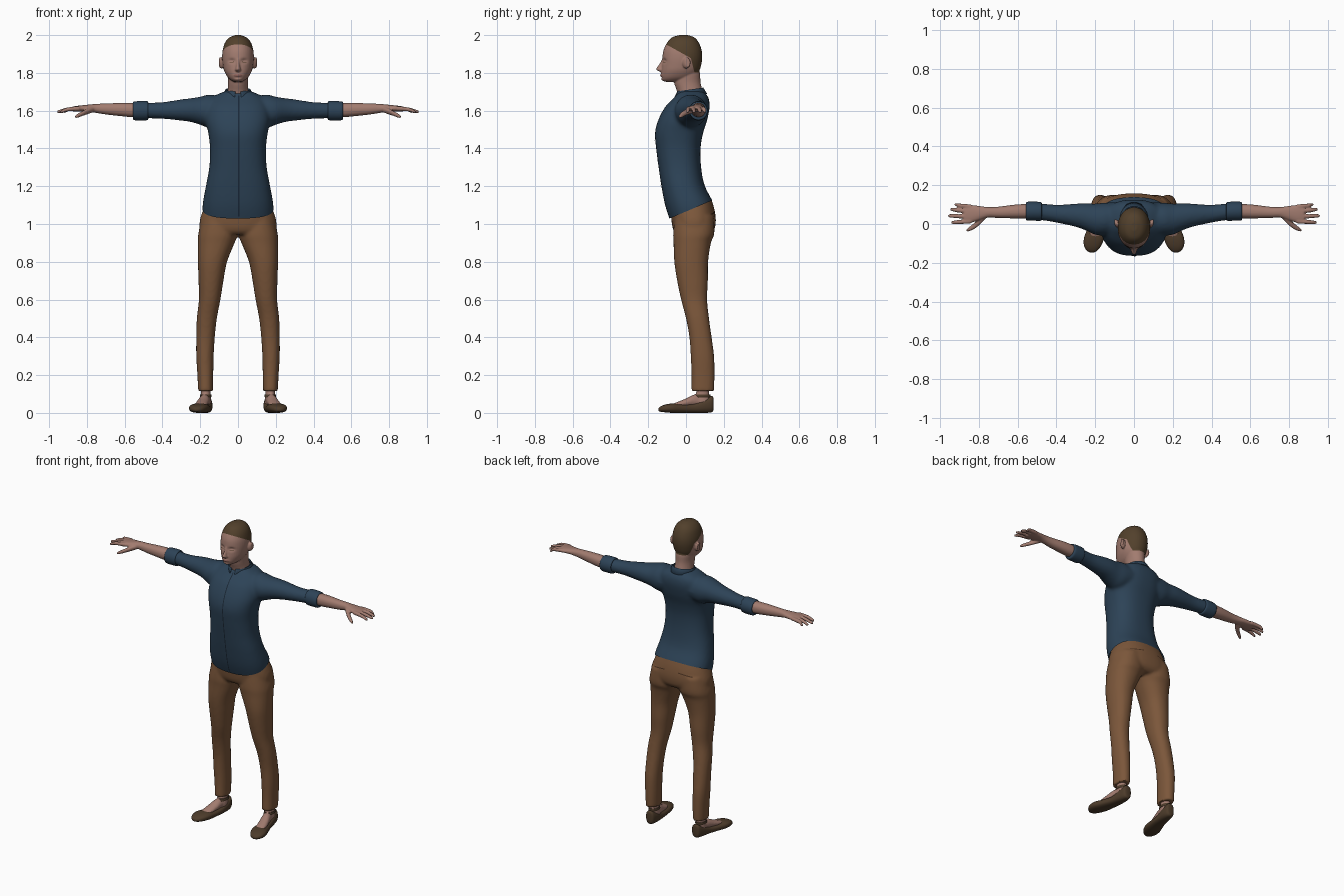
import bpy, bmesh, math
from mathutils import Vector

cube = bpy.data.objects.get("Cube")
if cube:
    bpy.data.objects.remove(cube, do_unlink=True)


def material(name, *rgb):
    m = bpy.data.materials.new(name)
    m.use_nodes = True
    m.diffuse_color = (*rgb, 1)
    shader = m.node_tree.nodes["Principled BSDF"]
    shader.inputs["Base Color"].default_value = (*rgb, 1)
    shader.inputs["Roughness"].default_value = 0.8
    return m


skin = material("skin", 0.36, 0.2, 0.16)
lip = material("lip", 0.28, 0.13, 0.11)
hair = material("hair_brown", 0.085, 0.052, 0.025)
blue = material("shirt_blue", 0.026, 0.056, 0.095)
navy = material("seam_navy", 0.01, 0.02, 0.035)
tan = material("trouser_brown", 0.2, 0.095, 0.043)
dark_tan = material("pocket_brown", 0.07, 0.032, 0.015)
leather = material("shoe_leather", 0.075, 0.045, 0.024)

PLACE = {"x": lambda t, a, b: (t, a, b),
         "y": lambda t, a, b: (a, t, b),
         "z": lambda t, a, b: (a, b, t)}


def spline(p, q, r, s, u):
    """Catmull-Rom blend of four section tuples."""
    return [0.5 * (2 * b + (c - a) * u + (2 * a - 5 * b + 4 * c - d) * u ** 2
                   + (3 * b - a - 3 * c + d) * u ** 3)
            for a, b, c, d in zip(p, q, r, s)]


def loft(bm, axis, sections, both=False, power=2.0, n=32, steps=4):
    """Skin sections (position, centre, half width, low, high) along an axis."""
    rows = []
    last = len(sections) - 1
    for i in range(last):
        four = [sections[min(max(i + k, 0), last)] for k in (-1, 0, 1, 2)]
        rows += [spline(*four, k / steps) for k in range(steps)]
    rows.append(sections[last])
    for side in ((1, -1) if both else (1,)):
        rings = []
        for t, centre, half, low, high in rows:
            ring = []
            for k in range(n):
                ang = 2 * math.pi * k / n
                c, s = math.cos(ang), math.sin(ang)
                a = centre + half * math.copysign(abs(c) ** (2 / power), c)
                b = (low + high) / 2 + (high - low) / 2 * math.copysign(abs(s) ** (2 / power), s)
                x, y, z = PLACE[axis](t, a, b)
                ring.append(bm.verts.new((side * x, y, z)))
            rings.append(ring)
        for r0, r1 in zip(rings, rings[1:]):
            for k in range(n):
                j = (k + 1) % n
                bm.faces.new((r0[k], r0[j], r1[j], r1[k]))
        bm.faces.new(rings[0])
        bm.faces.new(rings[-1])


def finish(bm, name, mats, voxel=0, relax=4):
    """Make the object; with a voxel size, fuse its solids into one skin."""
    bmesh.ops.recalc_face_normals(bm, faces=bm.faces)
    mesh = bpy.data.meshes.new(name)
    bm.to_mesh(mesh)
    bm.free()
    obj = bpy.data.objects.new(name, mesh)
    bpy.context.collection.objects.link(obj)
    if voxel:
        fuse = obj.modifiers.new("fuse", "REMESH")
        fuse.mode, fuse.voxel_size = "VOXEL", voxel
        soft = obj.modifiers.new("soften", "SMOOTH")
        soft.factor, soft.iterations = 0.5, relax
        graph = bpy.context.evaluated_depsgraph_get()
        baked = bpy.data.meshes.new_from_object(obj.evaluated_get(graph))
        obj.modifiers.clear()
        obj.data = baked
    obj.data.materials.clear()
    for m in mats:
        obj.data.materials.append(m)
    for other in bpy.context.selected_objects:
        other.select_set(False)
    obj.select_set(True)
    bpy.context.view_layer.objects.active = obj
    bpy.ops.object.shade_smooth_by_angle(angle=math.radians(50))
    return obj


def cut(bm, point, normal, clear=False):
    bmesh.ops.bisect_plane(bm, geom=bm.verts[:] + bm.edges[:] + bm.faces[:],
                           plane_co=point, plane_no=normal, clear_inner=clear)


def strip(name, target, path, half, facing, mat):
    """Thin plate laid on the front (-1) or back (1) of a part."""
    bpy.context.view_layer.update()
    bm = bmesh.new()
    pairs = []
    for i, p in enumerate(path):
        along = Vector(path[min(i + 1, len(path) - 1)]) - Vector(path[max(i - 1, 0)])
        across = Vector((-along.y, along.x)).normalized() * half
        ends = [Vector(p) + across, Vector(p) - across]
        hits = [target.ray_cast((e.x, facing, e.y), (0, -facing, 0)) for e in ends]
        if all(h[0] for h in hits):
            pairs.append([bm.verts.new(h[1] + Vector((0, facing * 0.003, 0))) for h in hits])
    for (a, b), (c, d) in zip(pairs, pairs[1:]):
        bm.faces.new((a, b, d, c))
    return finish(bm, name, [mat])


# Shirt: torso and sleeves fused, then trimmed along a sloping hem
bm = bmesh.new()
loft(bm, "z", [(.98, 0, .18, -.07, .155), (1.09, 0, .188, -.108, .153), (1.2, 0, .17, -.13, .1),
               (1.3, 0, .152, -.145, .08), (1.4, 0, .148, -.158, .077), (1.48, 0, .157, -.164, .09),
               (1.55, 0, .17, -.147, .112), (1.62, 0, .165, -.11, .125), (1.665, 0, .14, -.067, .12),
               (1.69, 0, .1, -.045, .105), (1.705, 0, .06, -.035, .09)], power=2.4, n=48)
loft(bm, "x", [(.08, .03, .08, 1.53, 1.67), (.15, .025, .085, 1.51, 1.685), (.2, .025, .08, 1.525, 1.674),
               (.25, .037, .07, 1.54, 1.666), (.3, .045, .06, 1.547, 1.66), (.4, .053, .046, 1.557, 1.645),
               (.5, .066, .043, 1.56, 1.642)], both=True)
shirt = finish(bm, "shirt", [blue], 0.01, 6)
bm = bmesh.new()
bm.from_mesh(shirt.data)
cut(bm, (0, -.085, 1.03), (0, -.1, .235), clear=True)
bm.to_mesh(shirt.data)
bm.free()
strip("shirt_front_seam", shirt, [(.004, 1.04 + .016 * i) for i in range(41)], .003, -1, navy)

# Rolled cuffs
bm = bmesh.new()
loft(bm, "x", [(.475, .065, .04, 1.558, 1.642), (.48, .065, .048, 1.55, 1.65), (.515, .066, .049, 1.548, 1.651),
               (.55, .066, .048, 1.55, 1.648), (.556, .066, .04, 1.558, 1.642)], both=True)
finish(bm, "rolled_cuffs", [blue])

# Collar: folded band, open at the front
bm = bmesh.new()
rows = []
for k in range(41):
    ang = math.radians(-78 + 336 * k / 40)
    front = (1 - math.sin(ang)) / 2
    rows.append([bm.verts.new((rx * math.cos(ang), .022 + ry * math.sin(ang), z))
                 for rx, ry, z in ((.062, .066, 1.67), (.066, .069, 1.722 - .02 * front),
                                   (.082, .09, 1.69 - .03 * front ** 2))])
for r0, r1 in zip(rows, rows[1:]):
    for k in (0, 1):
        bm.faces.new((r0[k], r1[k], r1[k + 1], r0[k + 1]))
collar = finish(bm, "collar", [blue])
collar.modifiers.new("cloth", "SOLIDIFY").thickness = 0.004

# Trousers: pelvis and legs fused
bm = bmesh.new()
loft(bm, "z", [(1.14, 0, .155, -.07, .132), (1.08, 0, .182, -.08, .15), (1.02, 0, .202, -.077, .158),
               (.97, 0, .2, -.068, .15), (.945, 0, .17, -.05, .125)], power=2.3, n=48)
loft(bm, "z", [(1.04, .1, .09, -.06, .148), (.95, .106, .104, -.068, .15), (.9, .115, .097, -.066, .132),
               (.8, .135, .077, -.062, .117), (.7, .143, .066, -.047, .116), (.6, .15, .057, -.026, .112),
               (.5, .165, .053, 0, .122), (.4, .172, .049, .018, .136), (.3, .175, .046, .025, .149),
               (.2, .173, .042, .029, .151), (.115, .172, .039, .028, .149)], both=True, power=2.2)
trousers = finish(bm, "trousers", [tan], 0.009, 4)
for side, word in ((1, "left"), (-1, "right")):
    strip(word + "_back_pocket", trousers,
          [(side * (.05 + .01 * i), 1.065 - .0015 * i) for i in range(10)], .003, 1, dark_tan)

# Forearms and hands
bm = bmesh.new()
loft(bm, "x", [(.5, .066, .036, 1.57, 1.642), (.56, .066, .037, 1.566, 1.641), (.62, .064, .035, 1.571, 1.641),
               (.7, .06, .029, 1.58, 1.638), (.75, .06, .027, 1.588, 1.636), (.79, .057, .035, 1.594, 1.632),
               (.84, .052, .046, 1.595, 1.627), (.875, .051, .044, 1.596, 1.622)], both=True, power=2.2)
for root, tip, reach in ((.09, .1, .925), (.065, .075, .947), (.038, .042, .958), (.013, .008, .942)):
    mid = (root + tip) / 2
    loft(bm, "x", [(.84, root, .011, 1.6, 1.624), (.9, mid, .011, 1.596, 1.618),
                   (reach - .01, tip, .009, 1.587, 1.604), (reach, tip, .004, 1.588, 1.598)],
         both=True, n=14)
loft(bm, "x", [(.765, .045, .018, 1.592, 1.622), (.79, .02, .02, 1.583, 1.615), (.82, -.008, .016, 1.573, 1.6),
               (.85, -.027, .011, 1.562, 1.583), (.864, -.034, .005, 1.56, 1.572)], both=True, n=16)
finish(bm, "forearms_and_hands", [skin], 0.005, 2)

# Head: skull, neck, nose and ears fused
bm = bmesh.new()
loft(bm, "z", [(2.0, 0, .015, -.035, .01), (1.987, 0, .046, -.075, .045), (1.96, 0, .069, -.1, .068),
               (1.92, 0, .081, -.119, .083), (1.88, 0, .084, -.125, .086), (1.84, 0, .08, -.128, .08),
               (1.81, 0, .073, -.131, .07), (1.78, 0, .057, -.131, .05), (1.763, 0, .04, -.126, .02),
               (1.753, 0, .022, -.112, -.01)], power=2.1, n=40)
loft(bm, "z", [(1.64, 0, .068, -.035, .1), (1.7, 0, .056, -.047, .088), (1.75, 0, .052, -.063, .077),
               (1.8, 0, .055, -.06, .074), (1.84, 0, .05, -.05, .06)])
loft(bm, "z", [(1.875, 0, .008, -.127, -.1), (1.85, 0, .009, -.139, -.1), (1.826, 0, .013, -.157, -.1),
               (1.816, 0, .017, -.156, -.1), (1.805, 0, .012, -.138, -.1)], n=16)
loft(bm, "x", [(.07, -.004, .014, 1.83, 1.872), (.088, .002, .02, 1.823, 1.882), (.1, .009, .015, 1.832, 1.88)],
     both=True, n=20)
head = finish(bm, "head", [skin, hair, lip], 0.004, 3)

# Facial relief, and a clean hairline
bm = bmesh.new()
bm.from_mesh(head.data)
RELIEF = ((.033, 1.863, .017, .012, .011), (.033, 1.859, .011, .006, -.004), (0, 1.787, .019, .008, -.006),
          (0, 1.775, .02, .005, .003), (0, 1.765, .018, .008, -.003))
for v in bm.verts:
    if v.co.y < -.06:
        x, z = abs(v.co.x), v.co.z
        v.co.y += sum(d * math.exp(-((x - cx) / rx) ** 2 - ((z - cz) / rz) ** 2)
                      for cx, cz, rx, rz, d in RELIEF)
brow, temple, nape = Vector((0, -.1, 1.948)), Vector((0, .026, 1.878)), Vector((0, .045, 1.803))
top_normal, back_normal, up = Vector((0, .07, .126)), Vector((0, .075, .019)), Vector((0, 0, 1))
for point, normal in ((brow, top_normal), (temple, back_normal), (nape, up)):
    cut(bm, point, normal)
for f in bm.faces:
    c = f.calc_center_median()
    behind = (c - temple).dot(back_normal) > 0 and c.z > nape.z
    if (c - brow).dot(top_normal) > 0 or behind:
        f.material_index = 1
    elif c.y < -.1 and (c.x / .024) ** 2 + ((c.z - 1.787) / .008) ** 2 < 1:
        f.material_index = 2
bm.to_mesh(head.data)
bm.free()

# Eyelash lines
for side, word in ((1, "left"), (-1, "right")):
    strip(word + "_lashes", head, [(side * (.022 + .004 * i), 1.858 - .0004 * i) for i in range(7)],
          .0015, -1, hair)

# Feet and ankles
bm = bmesh.new()
loft(bm, "z", [(.15, .172, .028, .055, .125), (.1, .171, .026, .053, .122), (.06, .171, .03, .04, .128),
               (.03, .171, .028, .04, .125)], both=True)
loft(bm, "y", [(.11, .17, .022, .03, .08), (.05, .177, .028, .03, .098), (0, .188, .032, .03, .076),
               (-.05, .198, .032, .025, .056), (-.08, .203, .026, .02, .042)], both=True)
finish(bm, "feet", [skin], 0.006, 3)

# Flat shoes and ankle straps
bm = bmesh.new()
loft(bm, "y", [(.146, .168, .012, .02, .07), (.138, .168, .027, .004, .09), (.1, .17, .035, 0, .073),
               (.04, .178, .038, 0, .05), (-.02, .192, .046, 0, .047), (-.07, .205, .052, 0, .05),
               (-.11, .213, .045, .003, .044), (-.135, .216, .029, .006, .034), (-.146, .217, .012, .01, .024)],
     both=True, power=2.5)
finish(bm, "flat_shoes", [leather])
bm = bmesh.new()
loft(bm, "z", [(.082, .171, .029, .04, .13), (.09, .171, .031, .044, .13), (.098, .171, .029, .047, .128)],
     both=True)
finish(bm, "ankle_straps", [leather])
